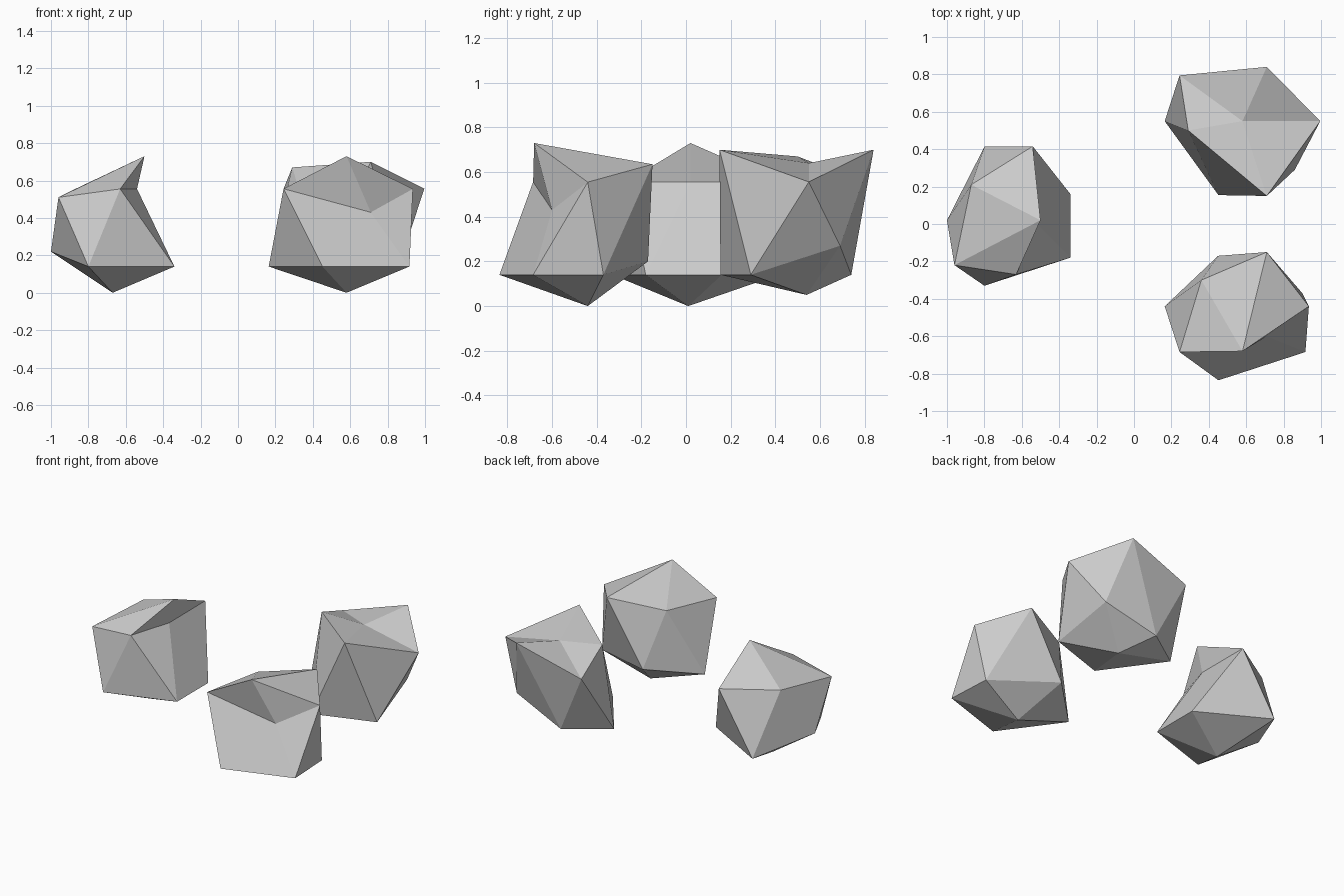
import bpy
import bmesh
from math import atan2
from mathutils import Vector

cube = bpy.data.objects.get("Cube")
if cube:
    bpy.data.objects.remove(cube, do_unlink=True)

RADIUS = 0.465
CENTRE_Z = 0.348
LOW_RING = ("low_west_south", "low_east_south", "low_east_north", "low_west_north", "low_west")
HIGH_RING = ("high_west_south", "high_south", "high_east", "high_north", "high_west_north")

# One flat grey for all the stones
stone = bpy.data.materials.new("stone_grey")
stone.use_nodes = True
colour = (0.6, 0.6, 0.6, 1)
stone.diffuse_color = colour
stone.node_tree.nodes["Principled BSDF"].inputs["Base Color"].default_value = colour


def name_corners(bm):
    """Name the twelve corners of the ball by height and compass direction."""
    by_height = sorted(bm.verts, key=lambda v: v.co.z)
    around = lambda v: atan2(v.co.y, v.co.x) if v.co.x > -RADIUS * 0.85 else 4
    corners = {"bottom": by_height[0], "top": by_height[-1]}
    corners.update(zip(LOW_RING, sorted(by_height[1:6], key=around)))
    corners.update(zip(HIGH_RING, sorted(by_height[6:11], key=around)))
    return corners


def make_rock(name, x, y, chipped):
    """Low-poly ball whose chipped corners are pulled to new places."""
    bm = bmesh.new()
    bmesh.ops.create_icosphere(bm, subdivisions=1, radius=RADIUS)
    corners = name_corners(bm)
    bmesh.ops.translate(bm, verts=bm.verts, vec=(x, y, CENTRE_Z))
    for corner, place in chipped.items():
        corners[corner].co = Vector(place)
    mesh = bpy.data.meshes.new(name)
    bm.to_mesh(mesh)
    bm.free()
    mesh.materials.append(stone)
    rock = bpy.data.objects.new(name, mesh)
    bpy.context.collection.objects.link(rock)
    return rock


# Rock standing alone on the west side
make_rock("west_rock", -0.67, 0.02, dict(
    bottom=(-0.67, 0.01, 0),
    low_east_south=(-0.34, -0.18, 0.14),
    low_east_north=(-0.34, 0.16, 0.14),
    low_west_south=(-0.8, -0.33, 0.14),
    low_west=(-1, 0.02, 0.22),
    high_south=(-0.63, -0.27, 0.555),
    high_west_south=(-0.96, -0.22, 0.51),
    high_west_north=(-0.87, 0.21, 0.555),
    high_east=(-0.54, 0.02, 0.555),
    top=(-0.5, 0.02, 0.73),
))

# Rock at the back with a sunken top
make_rock("back_rock", 0.58, 0.55, dict(
    bottom=(0.58, 0.54, 0.05),
    low_east_south=(0.86, 0.29, 0.14),
    low_east_north=(0.81, 0.69, 0.27),
    low_west_north=(0.44, 0.74, 0.14),
    high_south=(0.71, 0.15, 0.7),
    high_west_south=(0.29, 0.5, 0.67),
    high_north=(0.71, 0.84, 0.7),
    top=(0.58, 0.55, 0.64),
))

# Rock at the front with a leaning peak
make_rock("front_rock", 0.58, -0.44, dict(
    bottom=(0.58, -0.44, 0),
    low_east_north=(0.9, -0.37, 0.14),
    low_west_north=(0.45, -0.17, 0.2),
    high_south=(0.71, -0.6, 0.43),
    high_west_north=(0.36, -0.3, 0.58),
    high_north=(0.71, -0.15, 0.635),
    high_east=(0.935, -0.44, 0.555),
    top=(0.58, -0.68, 0.73),
))
